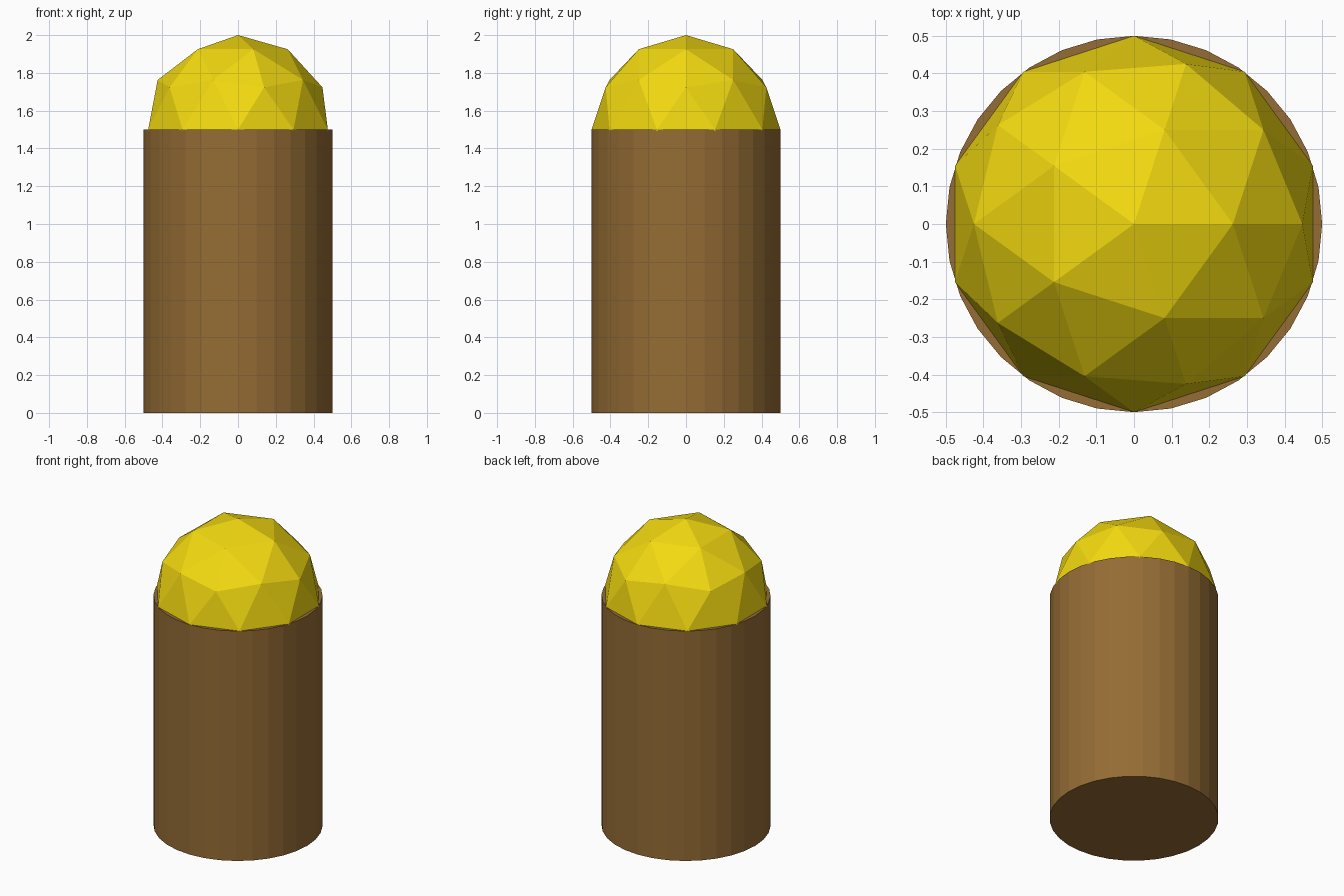
import bpy

if "Cube" in bpy.data.objects:
    bpy.data.objects.remove(bpy.data.objects["Cube"])


def paint(obj, name, color):
    mat = bpy.data.materials.new(name)
    mat.diffuse_color = color
    mat.use_nodes = True
    mat.node_tree.nodes["Principled BSDF"].inputs["Base Color"].default_value = mat.diffuse_color
    obj.data.materials.append(mat)


# Brown post standing on the ground
bpy.ops.mesh.primitive_cylinder_add(vertices=32, radius=0.5, depth=1.5, location=(0, 0, 0.75))
post = bpy.context.object
post.name = "post"
paint(post, "brown", (0.30, 0.15, 0.035, 1))

# Faceted yellow dome, a low-poly ball half sunk into the post
bpy.ops.mesh.primitive_ico_sphere_add(subdivisions=2, radius=0.5, location=(0, 0, 1.5))
dome = bpy.context.object
dome.name = "dome_cap"
paint(dome, "yellow", (0.90, 0.70, 0.005, 1))
